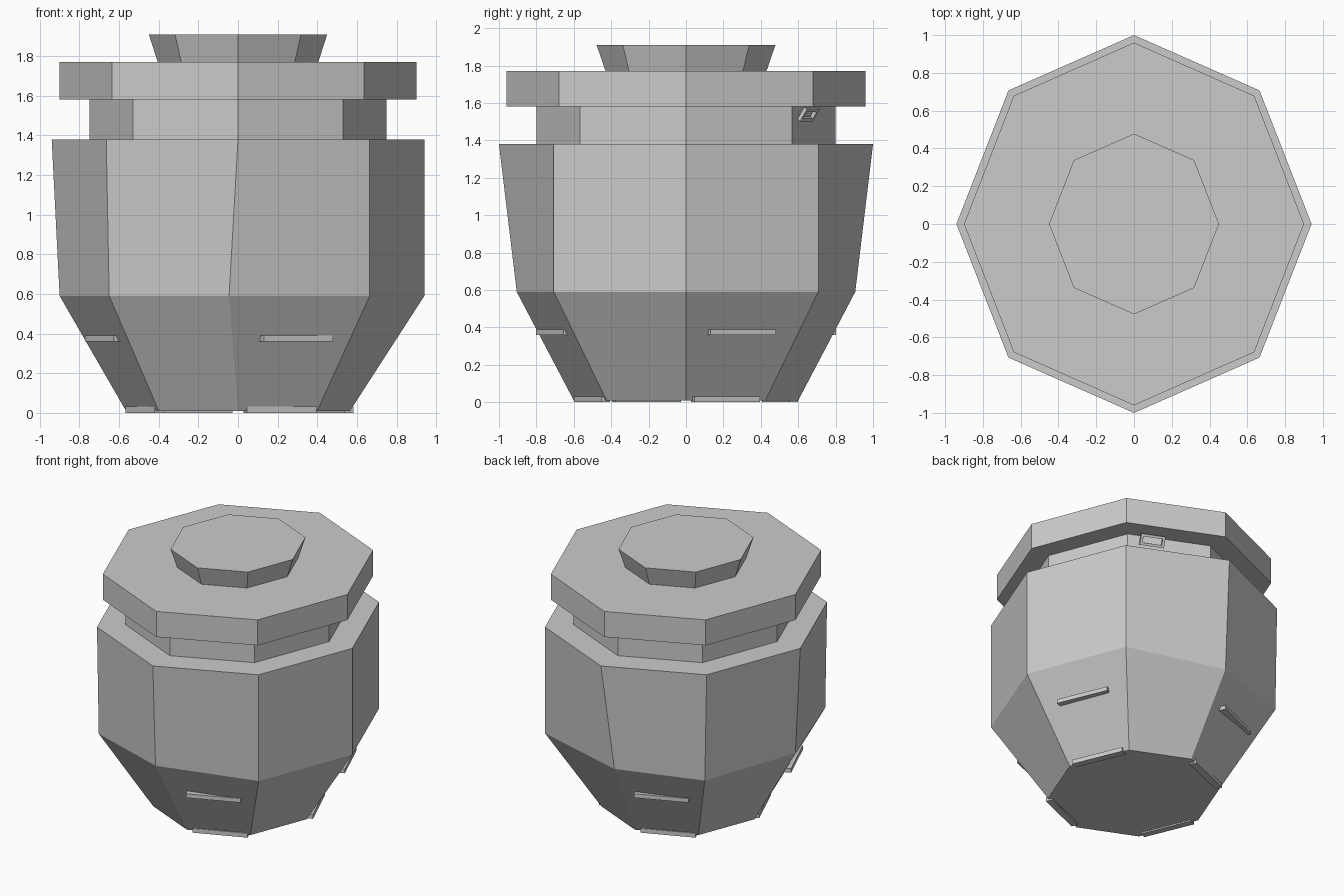
import bpy, bmesh, math
from mathutils import Matrix, Vector

if "Cube" in bpy.data.objects:
    bpy.data.objects.remove(bpy.data.objects["Cube"])

SIDES = 8


def make_object(name, bm):
    bmesh.ops.recalc_face_normals(bm, faces=bm.faces[:])
    mesh = bpy.data.meshes.new(name)
    bm.to_mesh(mesh)
    bm.free()
    ob = bpy.data.objects.new(name, mesh)
    bpy.context.collection.objects.link(ob)
    return ob


def add_box(bm, size, matrix):
    bmesh.ops.create_cube(bm, size=1, matrix=matrix @ Matrix.Diagonal((*size, 1)))


# Jar: eight-sided stepped profile (x radius, y radius, z)
profile = [(0.565, 0.60, 0.01), (0.94, 1.0, 0.59), (0.94, 1.0, 1.38),
           (0.75, 0.80, 1.38), (0.75, 0.80, 1.58), (0.90, 0.96, 1.58),
           (0.90, 0.96, 1.77), (0.405, 0.43, 1.77), (0.45, 0.478, 1.91)]
bm = bmesh.new()
rings = []
for rx, ry, z in profile:
    angles = [i * math.tau / SIDES for i in range(SIDES)]
    rings.append([bm.verts.new((rx * math.cos(a), ry * math.sin(a), z)) for a in angles])

# Uneven shoulder ring: back, left and front corners are pulled in
shoulder = rings[1]
for i, (x, y) in {2: (-0.045, 0.905), 4: (-0.90, 0), 6: (-0.045, -0.905)}.items():
    shoulder[i].co.x, shoulder[i].co.y = x, y
for i in (3, 5):
    shoulder[i].co.x = -0.65

for a, b in zip(rings, rings[1:]):
    for i in range(SIDES):
        j = (i + 1) % SIDES
        bm.faces.new((a[i], a[j], b[j], b[i]))
bm.faces.new(rings[0])
bm.faces.new(rings[-1])
make_object("jar", bm)

# Thin slats on every second face, in an upper and a lower row
for name, radius, depth, z, height in (("upper_slats", 0.755, 0.07, 0.375, 0.03),
                                       ("lower_slats", 0.545, 0.05, 0.016, 0.032)):
    bm = bmesh.new()
    for k, shift in enumerate((-0.015, 0, 0.03, 0)):
        m = (Matrix.Translation((shift, 0, z))
             @ Matrix.Rotation(math.radians(22.8 + 90 * k), 4, 'Z')
             @ Matrix.Translation((radius, 0, 0)))
        add_box(bm, (depth, 0.378, height), m)
    make_object(name, bm)

# Small tilted rectangular loop on the neck
bm = bmesh.new()
base = (Matrix.Translation((0.388, 0.655, 1.54))
        @ Matrix.Rotation(math.radians(66.5), 4, 'Z')
        @ Matrix.Rotation(math.radians(32), 4, 'Y'))
for s in (-1, 1):
    add_box(bm, (0.02, 0.17, 0.018), base @ Matrix.Translation((0, 0, s * 0.03)))
    add_box(bm, (0.02, 0.018, 0.042), base @ Matrix.Translation((0, s * 0.076, 0)))
make_object("neck_loop", bm)
